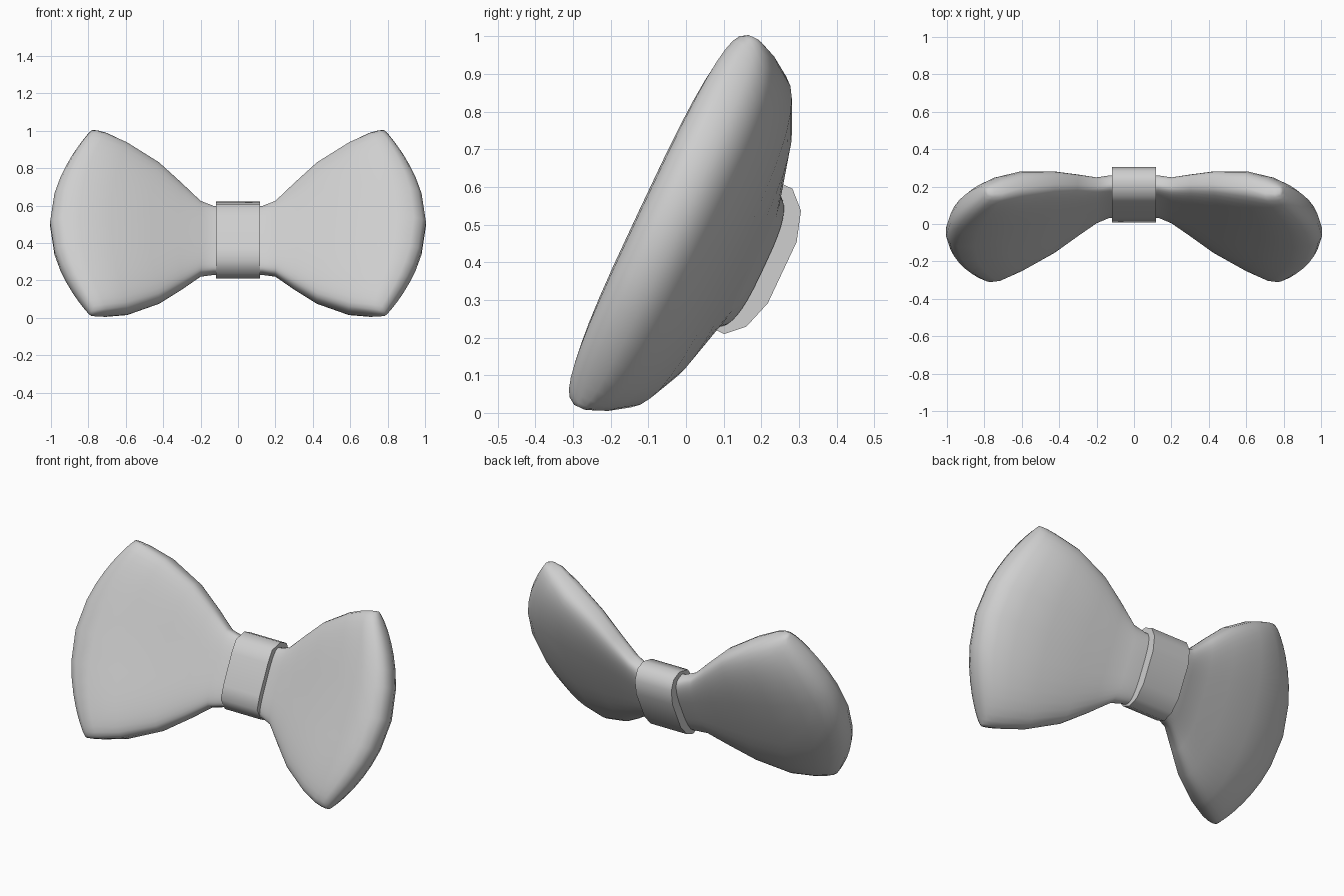
import bpy, bmesh, math
from mathutils import Vector

if "Cube" in bpy.data.objects:
    bpy.data.objects.remove(bpy.data.objects["Cube"])

# One plain grey for the whole bow
GREY = (0.62, 0.62, 0.62, 1)
grey = bpy.data.materials.new("light grey")
grey.use_nodes = True
grey.diffuse_color = GREY
grey.node_tree.nodes["Principled BSDF"].inputs["Base Color"].default_value = GREY

TILT = math.radians(25.2)


def place(x, up, fwd):
    """Bow space (across, up, forward) to the leaning world position."""
    s, c = math.sin(TILT), math.cos(TILT)
    return Vector((x, 0.165 + s * up - c * fwd, 0.415 + c * up + s * fwd))


def loft(name, rings, angle, mirror=False):
    """Skin a row of closed symmetric rings, with strips of quads as caps."""
    bm = bmesh.new()
    rows = [[bm.verts.new(p) for p in ring] for ring in rings]
    n = len(rows[0])
    for a, b in zip(rows, rows[1:]):
        for i in range(n):
            j = (i + 1) % n
            bm.faces.new((a[i], a[j], b[j], b[i]))
    for row in (rows[0], rows[-1]):
        for i in range(n // 2 - 1):
            bm.faces.new((row[i], row[i + 1], row[n - 2 - i], row[n - 1 - i]))
    bmesh.ops.recalc_face_normals(bm, faces=bm.faces)
    mesh = bpy.data.meshes.new(name)
    bm.to_mesh(mesh)
    bm.free()
    mesh.materials.append(grey)
    obj = bpy.data.objects.new(name, mesh)
    bpy.context.collection.objects.link(obj)
    bpy.ops.object.select_all(action='DESELECT')
    obj.select_set(True)
    bpy.context.view_layer.objects.active = obj
    bpy.ops.object.shade_smooth_by_angle(angle=math.radians(angle))
    if mirror:
        obj.modifiers.new("Mirror", 'MIRROR')
    return obj


def wing_ring(xc, xe, half, back, front, edge, count=38):
    """Pillow cross-section whose middle bulges outwards from xe to xc."""
    ring = []
    for i in range(count):
        a = 2 * math.pi * (i + 0.5) / count
        c, s = math.cos(a), math.sin(a)
        w = math.copysign(abs(c) ** 0.65, c)
        depth = front - edge if s > 0 else back - edge
        fwd = edge + depth * abs(s) ** (0.5 if s > 0 else 0.7)
        x = xe + (xc - xe) * (1 - abs(w) ** 1.9)
        ring.append(place(x, half * w - 0.01, fwd))
    return ring


# Wings: middle x, edge x, half height, back, front and edge depth
stations = [
    (0.05, 0.05, 0.195, -0.05, 0.075, 0.015),
    (0.13, 0.13, 0.195, -0.05, 0.075, 0.015),
    (0.20, 0.20, 0.215, -0.03, 0.10, 0.035),
    (0.32, 0.30, 0.305, -0.015, 0.145, 0.065),
    (0.47, 0.42, 0.405, 0.0, 0.205, 0.105),
    (0.68, 0.59, 0.495, 0.03, 0.28, 0.16),
    (0.85, 0.70, 0.53, 0.075, 0.314, 0.215),
    (0.94, 0.75, 0.541, 0.12, 0.31, 0.23),
    (0.985, 0.777, 0.544, 0.155, 0.288, 0.235),
    (1.005, 0.787, 0.544, 0.20, 0.25, 0.235),
]
loft("wings", [wing_ring(*s) for s in stations], 60, mirror=True)

# Centre band: rounded outline swept straight across
half_outline = [(0.09, 0.105), (0.165, 0.095), (0.213, 0.03),
                (0.213, -0.03), (0.17, -0.075), (0.09, -0.10)]
outline = half_outline + [(-u, n) for u, n in reversed(half_outline)]
loft("centre_band", [[place(x, u, n) for u, n in outline] for x in (-0.118, 0.118)], 50)
